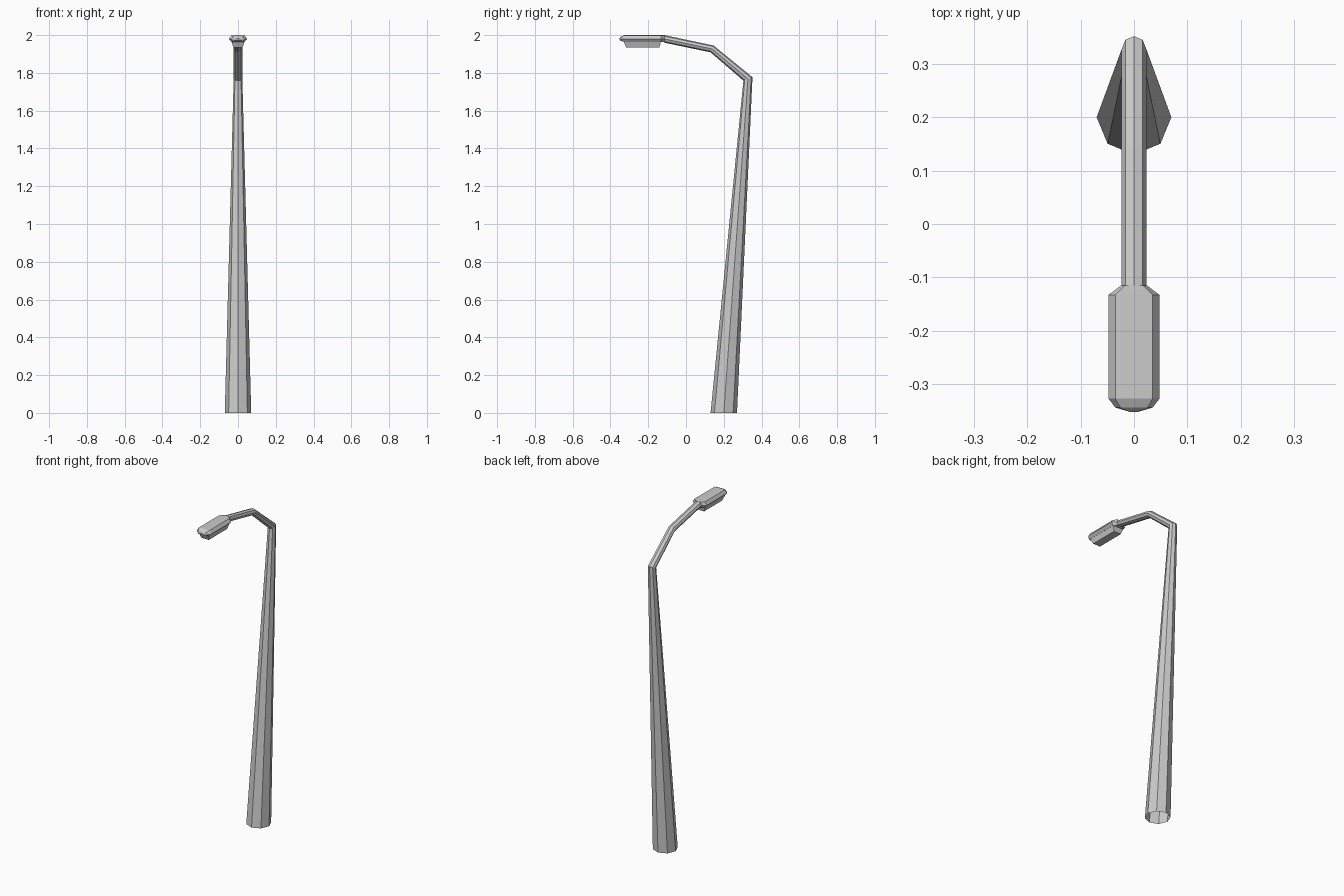
import bpy, bmesh, math

if "Cube" in bpy.data.objects:
    bpy.data.objects.remove(bpy.data.objects["Cube"])


def ring(y, z, rx, ry, rz):
    """Eight points around a centre; (ry, rz) is the outward axis in the side plane."""
    pts = []
    for i in range(8):
        a = i * math.pi / 4
        pts.append((rx * math.cos(a), y + ry * math.sin(a), z + rz * math.sin(a)))
    return pts


def loft(name, rings, cap_start=False, cap_end=False):
    bm = bmesh.new()
    loops = [[bm.verts.new(p) for p in r] for r in rings]
    for a, b in zip(loops, loops[1:]):
        n = len(a)
        for i in range(n):
            j = (i + 1) % n
            bm.faces.new((a[i], a[j], b[j], b[i]))
    if cap_start:
        bm.faces.new(loops[0][::-1])
    if cap_end:
        bm.faces.new(loops[-1])
    bmesh.ops.recalc_face_normals(bm, faces=bm.faces[:])
    mesh = bpy.data.meshes.new(name)
    bm.to_mesh(mesh)
    bm.free()
    obj = bpy.data.objects.new(name, mesh)
    bpy.context.collection.objects.link(obj)
    return obj


# Leaning tapered pole, open at the foot, and bent arm
base = ring(0.2, 0, 0.07, 0.07, 0)
elbow = ring(0.328, 1.768, 0.023, 0.024, 0.009)
bend = ring(0.138, 1.927, 0.023, 0.008, 0.018)
arm_end = ring(-0.115, 1.98, 0.023, 0, 0.02)
loft("pole", [base, elbow])
loft("arm", [elbow, bend, arm_end])


def housing_ring(y, w, z, h):
    """Wide flattened octagon section of the lamp housing."""
    half = [(0, 1), (0.73, 0.93), (1, 0), (0.73, -0.8)]
    prof = half + [(0, -0.8)] + [(-x, v) for x, v in half[:0:-1]]
    return [(x * w, y, z + v * h) for x, v in prof]


# Lamp housing with chamfered neck and nose
loft("lamp_housing", [
    housing_ring(-0.115, 0.024, 1.98, 0.02),
    housing_ring(-0.133, 0.048, 1.98, 0.02),
    housing_ring(-0.327, 0.048, 1.98, 0.02),
    housing_ring(-0.344, 0.035, 1.979, 0.013),
    housing_ring(-0.352, 0.008, 1.978, 0.005),
], cap_start=True, cap_end=True)


def lens_ring(z, w, y0, y1):
    return [(-w, y0, z), (w, y0, z), (w, y1, z), (-w, y1, z)]


# Lens under the housing
loft("lens", [
    lens_ring(1.966, 0.035, -0.33, -0.133),
    lens_ring(1.934, 0.024, -0.316, -0.14),
], cap_end=True)
